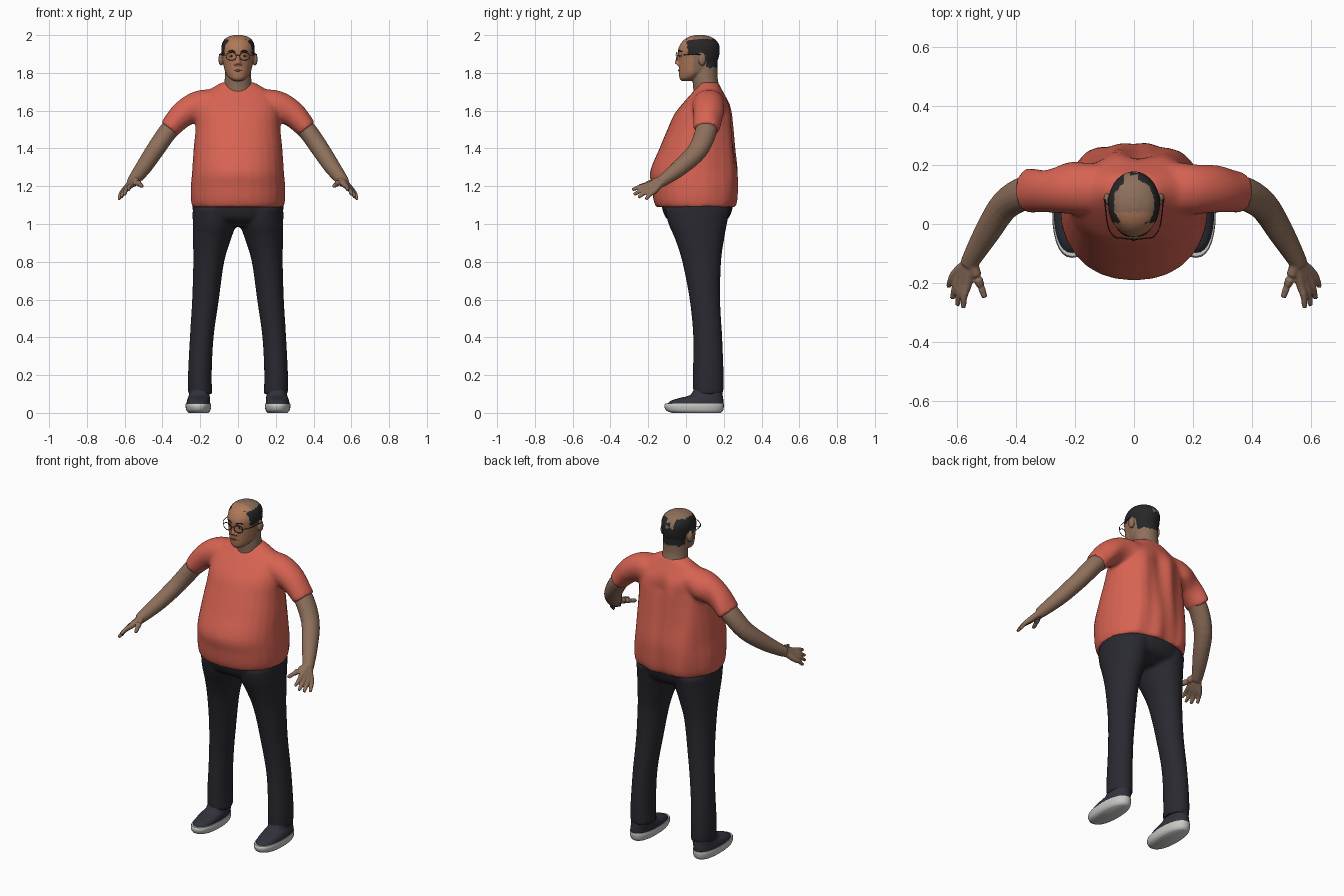
import bpy, bmesh, math
from mathutils import Vector, noise

cube = bpy.data.objects.get("Cube")
if cube:
    bpy.data.objects.remove(cube, do_unlink=True)


def material(name, r, g, b):
    m = bpy.data.materials.new(name)
    m.use_nodes = True
    m.diffuse_color = (r, g, b, 1)
    bsdf = next(n for n in m.node_tree.nodes if n.type == 'BSDF_PRINCIPLED')
    bsdf.inputs["Base Color"].default_value = (r, g, b, 1)
    bsdf.inputs["Roughness"].default_value = 0.8
    return m


RED = material("coral shirt", .68, .125, .085)
NAVY = material("dark trousers", .022, .022, .03)
SHOE = material("shoe canvas", .03, .032, .045)
SOLE = material("pale sole", .58, .58, .56)
SKIN = material("skin", .27, .16, .105)
FACE = material("warm face skin", .43, .19, .10)
HAIR = material("dark hair", .02, .02, .022)
LIP = material("lips", .22, .08, .055)
WHITE = material("eye white", .6, .57, .53)


def resample(keys, n=4):
    """Smooth curve through tuples of numbers."""
    out = []
    for i in range(len(keys) - 1):
        four = [keys[max(i - 1, 0)], keys[i], keys[i + 1], keys[min(i + 2, len(keys) - 1)]]
        for k in range(n):
            t = k / n
            out.append(tuple(.5 * (2*b + (c - a)*t + (2*a - 5*b + 4*c - d)*t*t + (3*b - a - 3*c + d)*t**3)
                             for a, b, c, d in zip(*four)))
    return out + [tuple(keys[-1])]


def loft(bm, rings, sides=28, power=2.0):
    """Closed skin over rings given as (centre, half axis, half axis)."""
    loops = []
    for c, u, v in rings:
        loop = []
        for k in range(sides):
            a = math.tau * k / sides
            co, si = math.cos(a), math.sin(a)
            loop.append(bm.verts.new(c + u * math.copysign(abs(co) ** (2 / power), co)
                                     + v * math.copysign(abs(si) ** (2 / power), si)))
        loops.append(loop)
    for lo, hi in zip(loops, loops[1:]):
        for k in range(sides):
            j = (k + 1) % sides
            bm.faces.new((lo[k], lo[j], hi[j], hi[k]))
    bm.faces.new(loops[0][::-1])
    bm.faces.new(loops[-1])


def column(bm, keys, power=2.0):
    """Level rings: (z, centre x, centre y, half width, half depth)."""
    loft(bm, [(Vector((x, y, z)), Vector((rx, 0, 0)), Vector((0, ry, 0)))
              for z, x, y, rx, ry in resample(keys)], power=power)


def limb(bm, keys, sides=16):
    """Rings square to a path: (x, y, z, half depth, half height)."""
    pts = resample(keys)
    rings = []
    for i, p in enumerate(pts):
        a, b = pts[max(i - 1, 0)], pts[min(i + 1, len(pts) - 1)]
        t = (Vector(b[:3]) - Vector(a[:3])).normalized()
        ref = Vector((0, 1, 0)) if abs(t.y) < .9 else Vector((1, 0, 0))
        u = (ref - t * t.dot(ref)).normalized()
        rings.append((Vector(p[:3]), u * p[3], t.cross(u) * p[4]))
    loft(bm, rings, sides)


def ball(bm, centre, size):
    made = bmesh.ops.create_uvsphere(bm, u_segments=16, v_segments=10, radius=1)
    for v in made["verts"]:
        v.co = Vector(centre) + Vector(a * b for a, b in zip(v.co, size))


def finish(name, bm, mats, voxel=0, smooth=0, mirror=False):
    """Fuse, soften and mirror the shapes into one object."""
    bmesh.ops.recalc_face_normals(bm, faces=bm.faces[:])
    mesh = bpy.data.meshes.new(name)
    bm.to_mesh(mesh)
    bm.free()
    obj = bpy.data.objects.new(name, mesh)
    bpy.context.collection.objects.link(obj)
    if voxel:
        m = obj.modifiers.new("fuse", 'REMESH')
        m.mode, m.voxel_size = 'VOXEL', voxel
    if smooth:
        m = obj.modifiers.new("soften", 'SMOOTH')
        m.factor, m.iterations = .5, smooth
    if mirror:
        obj.modifiers.new("mirror", 'MIRROR')
    bpy.context.view_layer.update()
    dg = bpy.context.evaluated_depsgraph_get()
    obj.data = bpy.data.meshes.new_from_object(obj.evaluated_get(dg))
    obj.modifiers.clear()
    obj.data.materials.clear()
    for m in mats:
        obj.data.materials.append(m)
    for p in obj.data.polygons:
        p.use_smooth = True
        p.material_index = 0
    obj.data.set_sharp_from_angle(angle=math.radians(50))
    return obj


# Shirt: belly, chest and both sleeves fused
bm = bmesh.new()
column(bm, [(1.09, 0, .053, .243, .213), (1.13, 0, .052, .25, .225), (1.2, 0, .05, .25, .232),
            (1.28, 0, .046, .243, .236), (1.4, 0, .062, .235, .203), (1.5, 0, .077, .225, .176),
            (1.58, 0, .09, .222, .153), (1.64, 0, .107, .215, .123), (1.69, 0, .115, .18, .087),
            (1.725, 0, .12, .13, .063), (1.75, 0, .12, .085, .051)], power=2.2)
for s in (1, -1):
    limb(bm, [(s * .1, .12, 1.635, .09, .075), (s * .2, .12, 1.625, .088, .083),
              (s * .29, .115, 1.582, .076, .07), (s * .365, .11, 1.502, .072, .055)], 24)
shirt = finish("shirt", bm, [RED], .01, 8)
for v in shirt.data.vertices:  # soft spine hollow and cloth folds
    x, y, z = v.co
    if y > .12 and z < 1.68:
        fade = min(1, (y - .12) / .08) * min(1, (1.68 - z) / .1)
        v.co.y += fade * (.008 * math.cos(x * 38 + z * 5) - .018 * math.exp(-(x / .04) ** 2))

# Trousers: hips and two straight legs fused
bm = bmesh.new()
column(bm, [(.985, 0, .06, .14, .09), (1.02, 0, .06, .215, .155),
            (1.06, 0, .06, .238, .18), (1.12, 0, .06, .24, .195)], power=2.2)
for s in (1, -1):
    column(bm, [(.1, s * .2, .118, .065, .08), (.2, s * .202, .118, .063, .082),
                (.4, s * .192, .115, .063, .077), (.6, s * .172, .1, .071, .081),
                (.8, s * .155, .083, .082, .103), (.92, s * .138, .072, .101, .13),
                (1.0, s * .125, .062, .115, .155), (1.08, s * .12, .06, .12, .172)])
finish("trousers", bm, [NAVY], .01, 5)

# Shoes
bm = bmesh.new()
column(bm, [(0, .21, .055, .052, .13), (.012, .21, .046, .063, .15),
            (.035, .21, .043, .068, .158), (.05, .21, .045, .066, .155)], power=2.3)
finish("shoe_soles", bm, [SOLE], mirror=True)
bm = bmesh.new()
column(bm, [(.045, .21, .047, .063, .15), (.065, .209, .06, .061, .138), (.08, .207, .083, .058, .113),
            (.095, .205, .108, .055, .086), (.14, .203, .12, .052, .07)], power=2.3)
finish("shoe_uppers", bm, [SHOE], mirror=True)

# Arms with spread fingers
bm = bmesh.new()
limb(bm, [(.3, .113, 1.56, .055, .05), (.37, .105, 1.49, .058, .05), (.44, .062, 1.39, .053, .048),
          (.5, -.03, 1.3, .045, .043), (.55, -.115, 1.235, .033, .033), (.562, -.14, 1.22, .03, .028)])
first, last = Vector((.566, -.205, 1.205)), Vector((.604, -.165, 1.177))
tips = [(.58, -.285, 1.18), (.6, -.277, 1.155), (.617, -.253, 1.14), (.63, -.213, 1.13)]
for i, tip in enumerate(tips):
    knuckle = first.lerp(last, i / 3)
    root = Vector((.55, -.12, 1.235)).lerp(knuckle, .1)
    middle = knuckle.lerp(Vector(tip), .5) + Vector((.004, 0, .004))
    limb(bm, [(*root, .02, .02), (*knuckle, .016, .016), (*middle, .012, .012), (*tip, .009, .009)], 12)
limb(bm, [(.553, -.125, 1.235, .02, .02), (.535, -.175, 1.222, .018, .018),
          (.518, -.218, 1.208, .013, .013), (.507, -.25, 1.2, .01, .01)], 12)
finish("arms", bm, [SKIN], .005, 3, mirror=True)

# Head: skull, neck, nose and ears fused
bm = bmesh.new()
column(bm, [(1.757, 0, .004, .024, .028), (1.772, 0, .014, .045, .048), (1.8, 0, .045, .066, .083),
            (1.84, 0, .058, .077, .097), (1.88, 0, .066, .084, .107), (1.92, 0, .068, .088, .111),
            (1.95, 0, .072, .086, .103), (1.975, 0, .073, .074, .084),
            (1.992, 0, .073, .05, .055), (2.001, 0, .073, .018, .02)])
column(bm, [(1.66, 0, .115, .075, .075), (1.72, 0, .108, .073, .07),
            (1.78, 0, .1, .07, .067), (1.86, 0, .1, .068, .068)])
limb(bm, [(0, -.034, 1.895, .008, .008), (0, -.044, 1.87, .01, .01), (0, -.048, 1.847, .013, .015)])
for s in (1, -1):
    ball(bm, (s * .09, .085, 1.872), (.014, .021, .034))
    ball(bm, (s * .012, -.04, 1.847), (.009, .01, .008))
head = finish("head", bm, [SKIN, FACE, HAIR], .004, 4)
for p in head.data.polygons:
    x, y, z = p.center
    jag = noise.noise(p.center * 55) * .014
    if y < .04 and z > 1.77:
        p.material_index = 1
    ear = abs(x) > .088 and z < 1.906 and .06 < y < .11
    rim = (x / .087) ** 2 + ((y - .07) / .105) ** 2
    low = 1.825 if y > .108 else 1.895
    crown = y > .12 and abs(x + .01) < .025 and z > 1.93
    if not ear and rim + jag * 8 > .62 and y + jag > .005 and z + jag > low and not (crown and jag > -.003):
        p.material_index = 2

# Face details
bm = bmesh.new()
ball(bm, (.034, -.027, 1.889), (.013, .008, .006))
finish("eyes", bm, [WHITE], mirror=True)
bm = bmesh.new()
ball(bm, (.034, -.033, 1.889), (.005, .004, .005))
finish("pupils", bm, [HAIR], mirror=True)
bm = bmesh.new()
limb(bm, [(.014, -.041, 1.91, .003, .003), (.034, -.035, 1.917, .003, .004), (.054, -.02, 1.911, .002, .002)], 8)
finish("eyebrows", bm, [HAIR], mirror=True)
bm = bmesh.new()
limb(bm, [(-.024, -.031, 1.811, .002, .002), (0, -.038, 1.813, .004, .005), (.024, -.031, 1.811, .002, .002)], 8)
finish("mouth", bm, [LIP])

# Spectacles: wire rims, bridge and side arms
bm = bmesh.new()
W = .002
for s in (1, -1):
    ring = [Vector((s * .036 + .027 * math.cos(a), -.052 + .006 * abs(math.cos(a) * .5 + .5 * s), 1.887 + .021 * math.sin(a)))
            for a in (math.tau * k / 20 for k in range(21))]
    for a, b in zip(ring, ring[1:]):
        limb(bm, [(*a, W, W), (*b, W, W)], 6)
    limb(bm, [(s * .063, -.047, 1.893, W, W), (s * .088, -.01, 1.895, W, W), (s * .1, .085, 1.898, W, W)], 6)
limb(bm, [(-.01, -.051, 1.892, W, W), (0, -.054, 1.895, W, W), (.01, -.051, 1.892, W, W)], 6)
finish("spectacles", bm, [HAIR])
